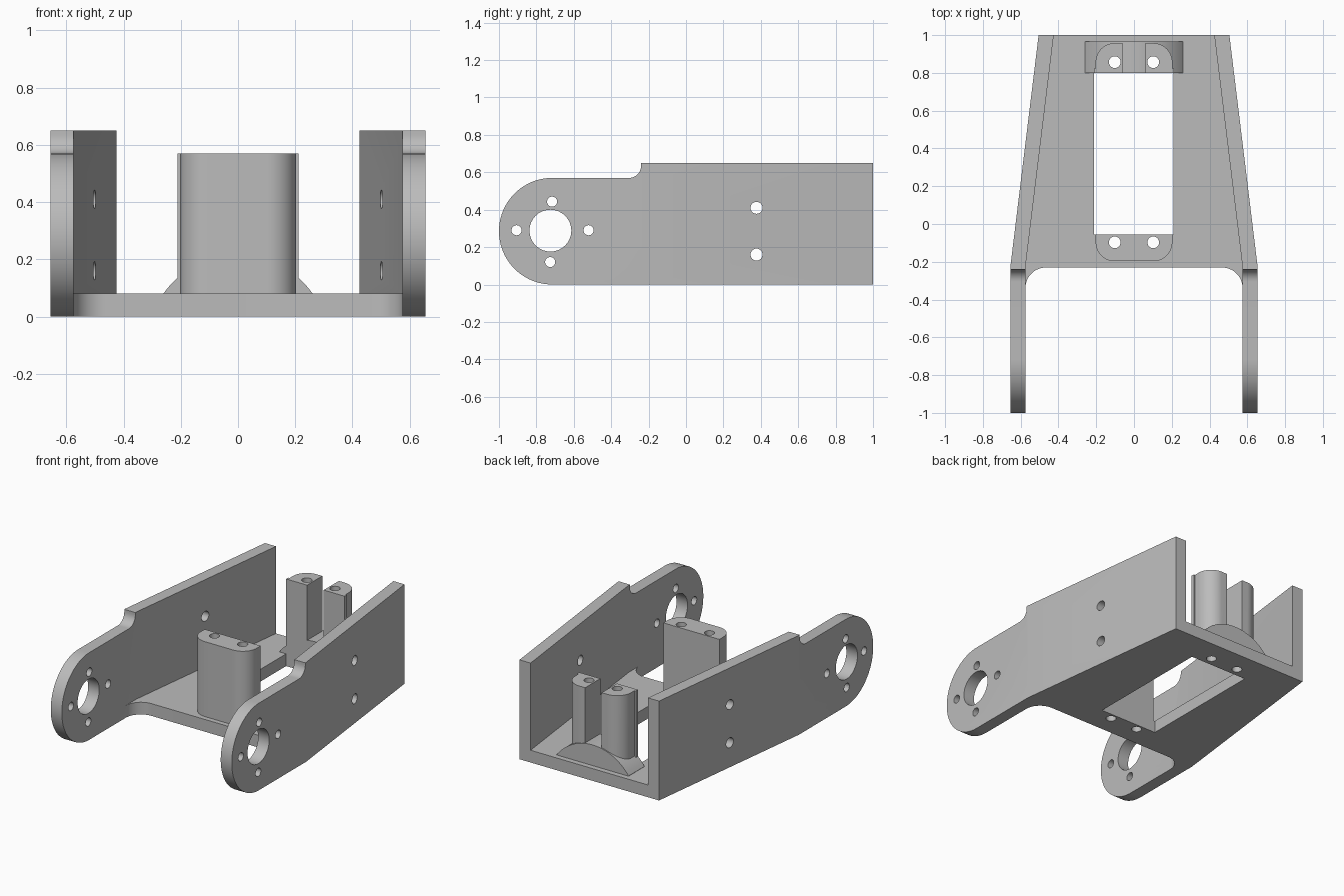
import bpy, bmesh, math
from mathutils import Vector

if "Cube" in bpy.data.objects:
    bpy.data.objects.remove(bpy.data.objects["Cube"])

metal = bpy.data.materials.new("plain grey")
metal.diffuse_color = (0.5, 0.5, 0.5, 1)
metal.use_nodes = True
metal.node_tree.nodes["Principled BSDF"].inputs["Base Color"].default_value = metal.diffuse_color


def prism(name, pts, lo, hi, axis="z"):
    """Extrude a closed 2D outline along z (x,y), x (y,z) or y (x,z)."""
    place = {"z": lambda a, b, h: (a, b, h),
             "x": lambda a, b, h: (h, a, b),
             "y": lambda a, b, h: (a, h, b)}[axis]
    bm = bmesh.new()
    face = bm.faces.new([bm.verts.new(place(a, b, lo)) for a, b in pts])
    ext = bmesh.ops.extrude_face_region(bm, geom=[face])
    verts = [e for e in ext["geom"] if isinstance(e, bmesh.types.BMVert)]
    bmesh.ops.translate(bm, verts=verts, vec=Vector(place(0, 0, hi - lo)))
    bmesh.ops.recalc_face_normals(bm, faces=bm.faces)
    me = bpy.data.meshes.new(name)
    bm.to_mesh(me)
    bm.free()
    me.materials.append(metal)
    ob = bpy.data.objects.new(name, me)
    bpy.context.collection.objects.link(ob)
    return ob


def arc(cx, cy, r, a0, a1, n=16):
    return [(cx + r * math.cos(math.radians(a0 + (a1 - a0) * i / n)),
             cy + r * math.sin(math.radians(a0 + (a1 - a0) * i / n)))
            for i in range(n + 1)]


def circle(cx, cy, r, n=32):
    return arc(cx, cy, r, 0, 360, n)[:-1]


def rect(x0, x1, y0, y1):
    return [(x0, y0), (x1, y0), (x1, y1), (x0, y1)]


def combine(target, tool, op):
    mod = target.modifiers.new(op, "BOOLEAN")
    mod.operation, mod.solver, mod.object = op, "EXACT", tool
    bpy.context.view_layer.objects.active = target
    bpy.ops.object.modifier_apply(modifier=mod.name)
    bpy.data.objects.remove(tool)


# Tapered outline seen from above, trimmed by the side profile
frame = prism("bracket_frame", [(-0.655, -1.1), (0.655, -1.1), (0.655, -0.23), (0.505, 1),
                                (-0.505, 1), (-0.655, -0.23)], -0.1, 0.8)
side = (arc(-0.715, 0.285, 0.285, 270, 90, 48)
        + arc(-0.305, 0.635, 0.065, 270, 360, 10)
        + [(-0.24, 0.65), (1.1, 0.65), (1.1, 0)])
combine(frame, prism("side_profile", side, -0.8, 0.8, "x"), "INTERSECT")

# Channel between the walls, and the open front with rounded inner corners
combine(frame, prism("channel", [(-0.575, -1.2), (0.575, -1.2), (0.575, -0.23), (0.4128, 1.1),
                                 (-0.4128, 1.1), (-0.575, -0.23)], 0.08, 1), "DIFFERENCE")
gap = ([(-0.575, -1.2), (0.575, -1.2)] + arc(0.465, -0.34, 0.11, 0, 90, 12)
       + arc(-0.465, -0.34, 0.11, 90, 180, 12))
combine(frame, prism("front_gap", gap, -0.2, 0.2), "DIFFERENCE")

# Arched mound under the rear posts
mound = [(-0.26, 0.04)] + arc(0, -0.105, 0.32, 144.3, 35.7, 24) + [(0.26, 0.04)]
combine(frame, prism("rear_mound", mound, 0.80, 0.965, "y"), "UNION")

# Front post with rounded front corners
post = ([(0.203, -0.055), (-0.203, -0.055)] + arc(-0.103, -0.097, 0.1, 180, 270)
        + arc(0.103, -0.097, 0.1, 270, 360))
combine(frame, prism("front_post", post, 0.04, 0.57), "UNION")

# Pair of rear posts, each rounded at the outer back corner, with a thin side rib
for s in (-1, 1):
    pts = [(0.06, 0.80), (0.212, 0.80), (0.212, 0.822), (0.203, 0.822)]
    pts += arc(0.103, 0.857, 0.1, 0, 90) + [(0.06, 0.957)]
    combine(frame, prism("rear_post", [(s * x, y) for x, y in pts], 0.04, 0.57), "UNION")

# Window in the base and screw holes down through the posts
combine(frame, prism("window", rect(-0.212, 0.208, -0.055, 0.80), -0.2, 0.3), "DIFFERENCE")
for x in (-0.102, 0.102):
    for y in (-0.097, 0.857):
        combine(frame, prism("post_hole", circle(x, y, 0.031), -0.2, 0.8), "DIFFERENCE")

# Round openings through both side walls: hub, its four screws, two wall holes
for y, z, r in ((-0.725, 0.288, 0.112), (-0.906, 0.29, 0.027), (-0.521, 0.29, 0.027),
                (-0.716, 0.443, 0.027), (-0.726, 0.12, 0.027),
                (0.377, 0.41, 0.032), (0.377, 0.16, 0.032)):
    for s in (-1, 1):
        lo, hi = sorted((s * 0.35, s * 0.8))
        combine(frame, prism("wall_hole", circle(y, z, r), lo, hi, "x"), "DIFFERENCE")

# Smooth the curved faces, keep the corners crisp
bpy.ops.object.select_all(action="DESELECT")
frame.select_set(True)
bpy.context.view_layer.objects.active = frame
bpy.ops.object.shade_smooth_by_angle(angle=math.radians(30))
